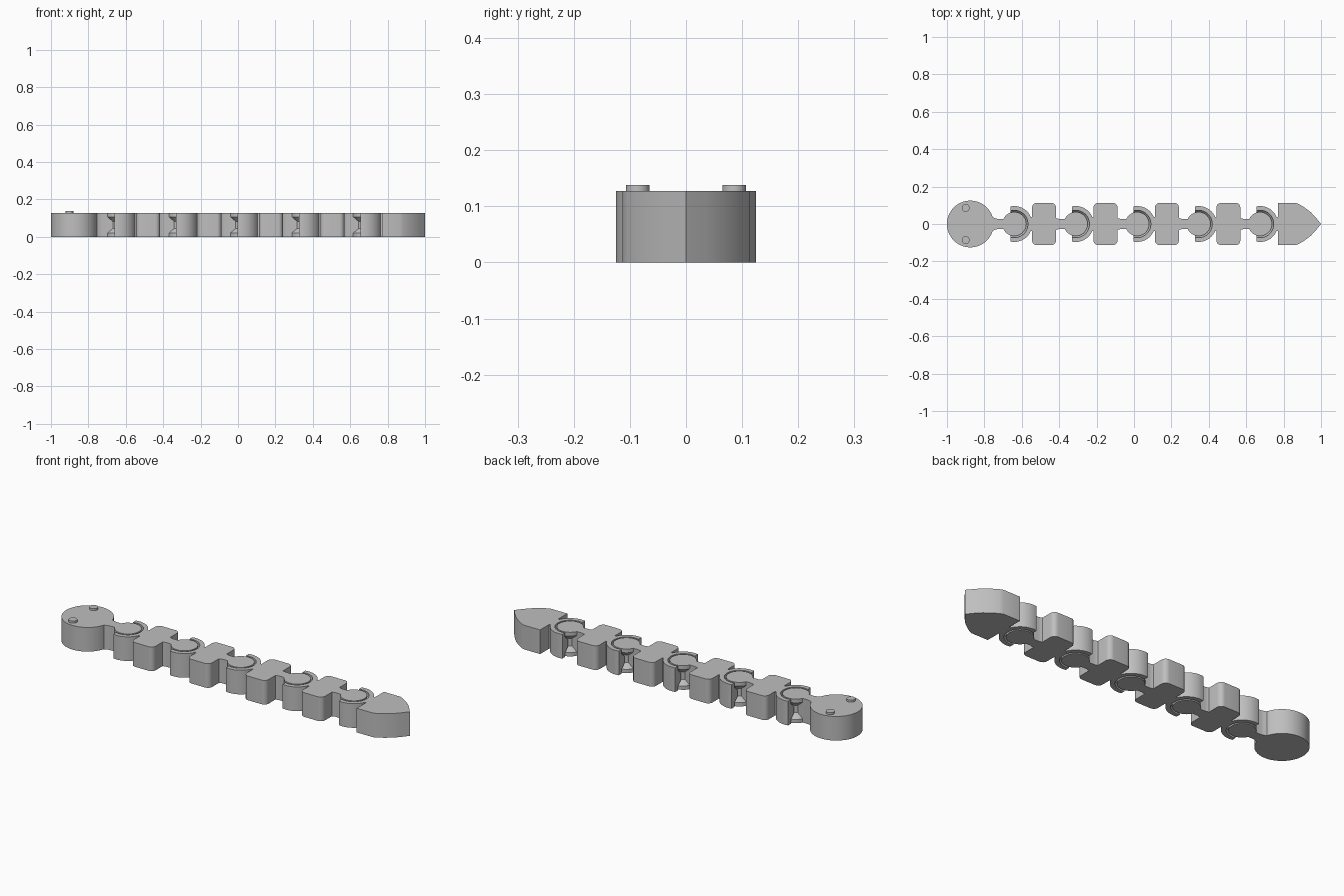
import bpy, bmesh, math

if "Cube" in bpy.data.objects:
    bpy.data.objects.remove(bpy.data.objects["Cube"])

H = 0.127            # body thickness
PITCH = 0.3285       # distance between joints
FIRST_JOINT = -0.64
JOINTS = 5

grey = bpy.data.materials.new("plain_grey")
grey.use_nodes = True
grey.diffuse_color = (0.52, 0.52, 0.52, 1)
grey.node_tree.nodes["Principled BSDF"].inputs["Base Color"].default_value = grey.diffuse_color


def finish(bm, name, x=0, y=0, z=0):
    bmesh.ops.recalc_face_normals(bm, faces=bm.faces)
    mesh = bpy.data.meshes.new(name)
    bm.to_mesh(mesh)
    bm.free()
    mesh.materials.append(grey)
    ob = bpy.data.objects.new(name, mesh)
    ob.location = (x, y, z)
    bpy.context.collection.objects.link(ob)
    bpy.ops.object.select_all(action='DESELECT')
    ob.select_set(True)
    bpy.context.view_layer.objects.active = ob
    bpy.ops.object.shade_smooth_by_angle(angle=math.radians(25))
    return ob


def prism(name, half_outline, x=0, height=H, corner=0):
    """Upright slab from the +y half of an outline, mirrored across y = 0."""
    bm = bmesh.new()
    mirrored = [(px, -py) for px, py in reversed(half_outline) if py > 0]
    base = [bm.verts.new((px, py, 0)) for px, py in half_outline + mirrored]
    face = bm.faces.new(base)
    top = bmesh.ops.extrude_face_region(bm, geom=[face])["geom"]
    bmesh.ops.translate(bm, verts=[v for v in top if isinstance(v, bmesh.types.BMVert)],
                        vec=(0, 0, height))
    if corner:
        upright = [e for e in bm.edges if abs(e.verts[0].co.z - e.verts[1].co.z) > height / 2]
        bmesh.ops.bevel(bm, geom=upright, offset=corner, segments=6,
                        profile=0.5, affect='EDGES')
    return finish(bm, name, x)


def lathe(name, profile, x=0, y=0, z=0, closed=False, cut_x=None, steps=64):
    """Revolve (radius, height) points about z; optionally keep only local x > cut_x."""
    bm = bmesh.new()
    rings = []
    for r, h in profile:
        rings.append([bm.verts.new((r * math.cos(a), r * math.sin(a), h))
                      for a in (2 * math.pi * i / steps for i in range(steps))])
    pairs = list(zip(rings, rings[1:]))
    if closed:
        pairs.append((rings[-1], rings[0]))
    else:
        bm.faces.new(rings[0])
        bm.faces.new(rings[-1])
    for a, b in pairs:
        for i in range(steps):
            j = (i + 1) % steps
            bm.faces.new((a[i], a[j], b[j], b[i]))
    if cut_x is not None:
        cut = bmesh.ops.bisect_plane(bm, geom=bm.verts[:] + bm.edges[:] + bm.faces[:],
                                     plane_co=(cut_x, 0, 0), plane_no=(-1, 0, 0),
                                     clear_outer=True)
        rim = [e for e in cut["geom_cut"] if isinstance(e, bmesh.types.BMEdge)]
        bmesh.ops.holes_fill(bm, edges=rim, sides=0)
    return finish(bm, name, x, y, z)


# Head with two button eyes
lathe("head", [(0.125, 0), (0.125, H)], x=-0.875)
for side, sy in (("left", 1), ("right", -1)):
    lathe(side + "_eye", [(0.021, 0), (0.021, 0.021)], x=-0.9, y=sy * 0.086, z=H - 0.01, steps=32)

# Spool and socket cross-sections
spool = [(0.064, 0), (0.064, 0.02), (0.04, 0.044),
         (0.04, H - 0.044), (0.064, H - 0.02), (0.064, H)]
socket = [(0.073, 0), (0.073, 0.023), (0.05, 0.046), (0.05, H - 0.046),
          (0.073, H - 0.023), (0.073, H), (0.096, H), (0.096, 0)]

for n in range(JOINTS):
    cx = FIRST_JOINT + n * PITCH
    tag = f"_{n + 1}"
    # Neck running from the piece ahead into the spool
    prism("neck" + tag, [(-0.115, 0.036), (-0.1, 0.03), (-0.088, 0.027), (0, 0.027)], cx)
    lathe("spool" + tag, spool, x=cx)
    # Open ring gripping the spool, tied to the piece behind
    lathe("socket" + tag, socket, x=cx, closed=True, cut_x=-0.02)
    prism("socket_link" + tag, [(0.08, 0.037), (0.11, 0.037)], cx)
    # Rounded body block
    if n < JOINTS - 1:
        prism("body_block" + tag, [(-0.064, 0.113), (0.064, 0.113)],
              cx + 0.159, corner=0.025)

# Pointed tail
prism("tail", [(0.77, 0.113), (0.865, 0.113), (0.885, 0.105), (0.915, 0.086),
               (0.945, 0.063), (0.97, 0.037), (1.0, 0)])
